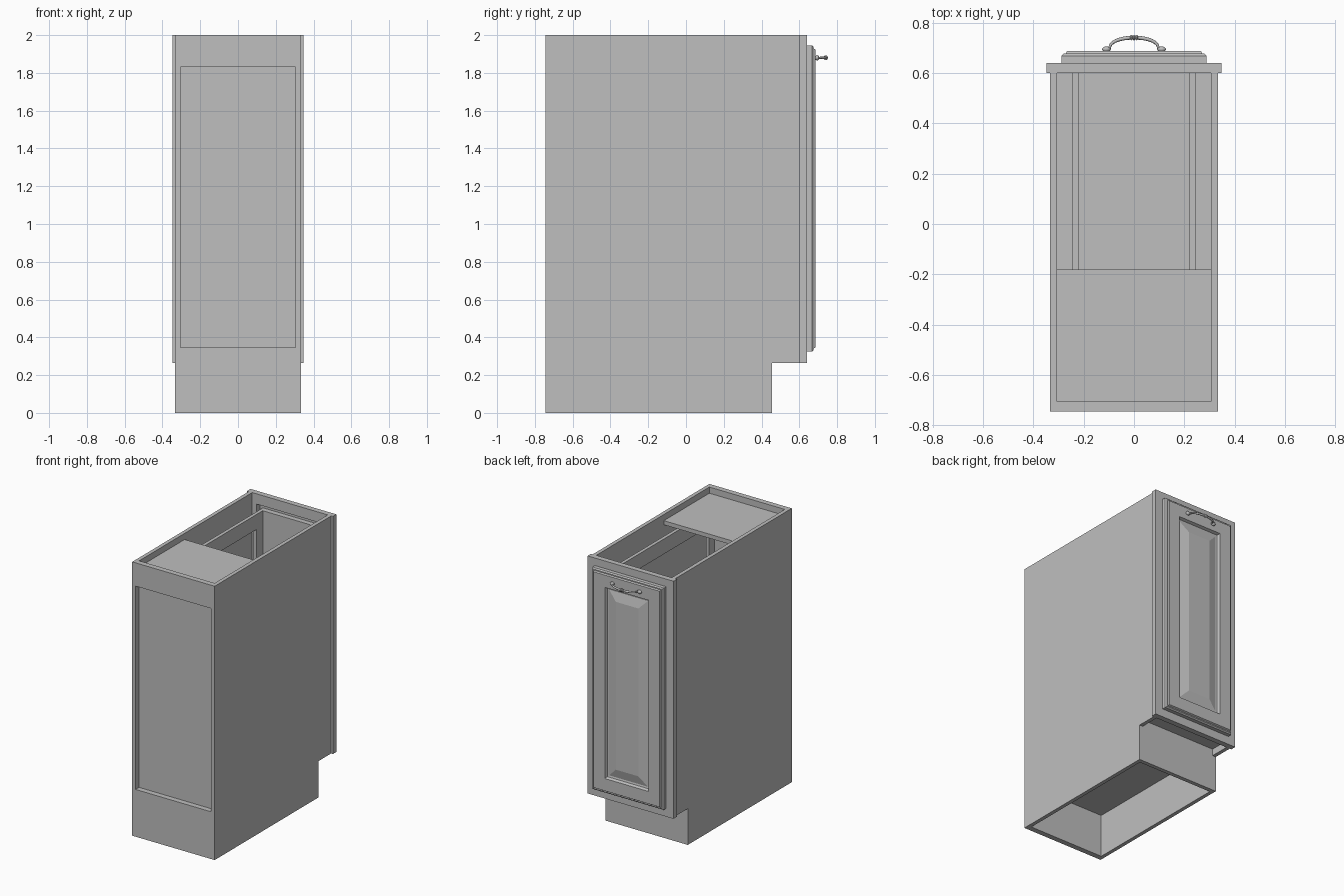
import bpy, bmesh, math
from mathutils import Vector

cube = bpy.data.objects.get("Cube")
if cube:
    bpy.data.objects.remove(cube, do_unlink=True)

grey = bpy.data.materials.new("plain_grey")
grey.use_nodes = True
COLOR = (0.52, 0.52, 0.52, 1)
grey.diffuse_color = COLOR
grey.node_tree.nodes["Principled BSDF"].inputs["Base Color"].default_value = COLOR


def finish(name, bm):
    bmesh.ops.recalc_face_normals(bm, faces=bm.faces)
    mesh = bpy.data.meshes.new(name)
    bm.to_mesh(mesh)
    bm.free()
    mesh.materials.append(grey)
    obj = bpy.data.objects.new(name, mesh)
    bpy.context.collection.objects.link(obj)
    return obj


def box(name, x, y, z):
    """Board spanning the given (low, high) ranges."""
    bm = bmesh.new()
    bmesh.ops.create_cube(bm, size=1)
    for v in bm.verts:
        v.co = [lo + (c + 0.5) * (hi - lo) for c, (lo, hi) in zip(v.co, (x, y, z))]
    return finish(name, bm)


def prism(name, profile, x0, x1):
    """Extrude a (y, z) profile along x."""
    bm = bmesh.new()
    face = bm.faces.new([bm.verts.new((x0, y, z)) for y, z in profile])
    ext = bmesh.ops.extrude_face_region(bm, geom=[face])
    verts = [g for g in ext["geom"] if isinstance(g, bmesh.types.BMVert)]
    bmesh.ops.translate(bm, vec=(x1 - x0, 0, 0), verts=verts)
    return finish(name, bm)


def rings(name, loops, hx, z0, z1, close):
    """Bridge concentric rectangles given as (inset, y)."""
    bm = bmesh.new()
    rows = []
    for d, y in loops:
        a, lo, hi = hx - d, z0 + d, z1 - d
        rows.append([bm.verts.new(p) for p in
                     ((-a, y, lo), (a, y, lo), (a, y, hi), (-a, y, hi))])
    pairs = list(zip(rows, rows[1:]))
    if close:
        pairs.append((rows[-1], rows[0]))
    else:
        bm.faces.new(rows[0])
        bm.faces.new(rows[-1])
    for r, s in pairs:
        for i in range(4):
            j = (i + 1) % 4
            bm.faces.new((r[i], r[j], s[j], s[i]))
    return finish(name, bm)


def ball(name, center, scale):
    bm = bmesh.new()
    bmesh.ops.create_uvsphere(bm, u_segments=16, v_segments=10, radius=1)
    for v in bm.verts:
        v.co = Vector(center) + v.co * Vector(scale)
    for f in bm.faces:
        f.smooth = True
    return finish(name, bm)


OUT, INN = 0.333, 0.305      # half widths of the carcass
BACK, FRONT = -0.745, 0.60
TOE = 0.265

# Side panels with toe notch, and pull-out side frames
side = [(BACK, 0), (0.455, 0), (0.455, TOE), (FRONT, TOE), (FRONT, 2), (BACK, 2)]
for s, label in ((1, "left"), (-1, "right")):
    prism(label + "_side_panel", side, s * INN, s * OUT)
    bx = sorted((s * 0.22, s * 0.245))
    for part, y, z in (("top_rail", (-0.65, FRONT), (1.78, 1.89)),
                       ("bottom_rail", (-0.65, FRONT), (0.36, 0.47)),
                       ("front_stile", (0.53, FRONT), (0.47, 1.78)),
                       ("rear_stile", (-0.65, -0.58), (0.47, 1.78))):
        box(f"{label}_pullout_{part}", bx, y, z)

# Carcass boards
w = (-INN, INN)
box("back_top_rail", w, (BACK, -0.705), (1.83, 2))
box("back_bottom_rail", w, (BACK, -0.705), (0, 0.345))
box("back_panel", w, (-0.705, -0.695), (0.32, 1.85))
box("top_stretcher", w, (-0.705, -0.18), (1.925, 1.955))
box("floor", w, (-0.705, FRONT), (0.315, 0.345))
box("toe_board", w, (0.425, 0.455), (0, 0.315))
box("pullout_base", (-0.22, 0.22), (-0.65, FRONT), (0.36, 0.385))
box("pullout_front", (-0.245, 0.245), (FRONT, 0.638), (0.36, 1.89))

# Face frame around the opening
rings("face_frame", [(0, FRONT), (0, 0.64), (0.075, 0.64), (0.075, FRONT)],
      0.347, TOE, 2, True)

# Raised panel door
rings("door", [(0, 0.64), (0, 0.668), (0.008, 0.676), (0.016, 0.676), (0.022, 0.686),
               (0.112, 0.686), (0.12, 0.666), (0.132, 0.663), (0.197, 0.68)],
      0.288, 0.325, 1.945, False)

# Arched pull handle
HZ = 1.88
curve = bpy.data.curves.new("handle_bow", "CURVE")
curve.dimensions = "3D"
curve.bevel_depth = 0.007
curve.bevel_resolution = 3
curve.use_fill_caps = True
spline = curve.splines.new("POLY")
N = 24
spline.points.add(N)
for i, p in enumerate(spline.points):
    t = math.pi * i / N
    p.co = (-0.097 * math.cos(t), 0.694 + 0.046 * math.sin(t) ** 0.8, HZ, 1)
    p.radius = 0.7 + 0.4 * math.sin(t)
spline.use_smooth = True
curve.materials.append(grey)
bpy.context.collection.objects.link(bpy.data.objects.new("handle_bow", curve))
for s, label in ((1, "left"), (-1, "right")):
    ball(label + "_handle_foot", (s * 0.11, 0.694, HZ), (0.017, 0.011, 0.014))
for i in range(-1, 2):
    ball("handle_collar", (i * 0.011, 0.74, HZ), (0.006, 0.011, 0.013))
